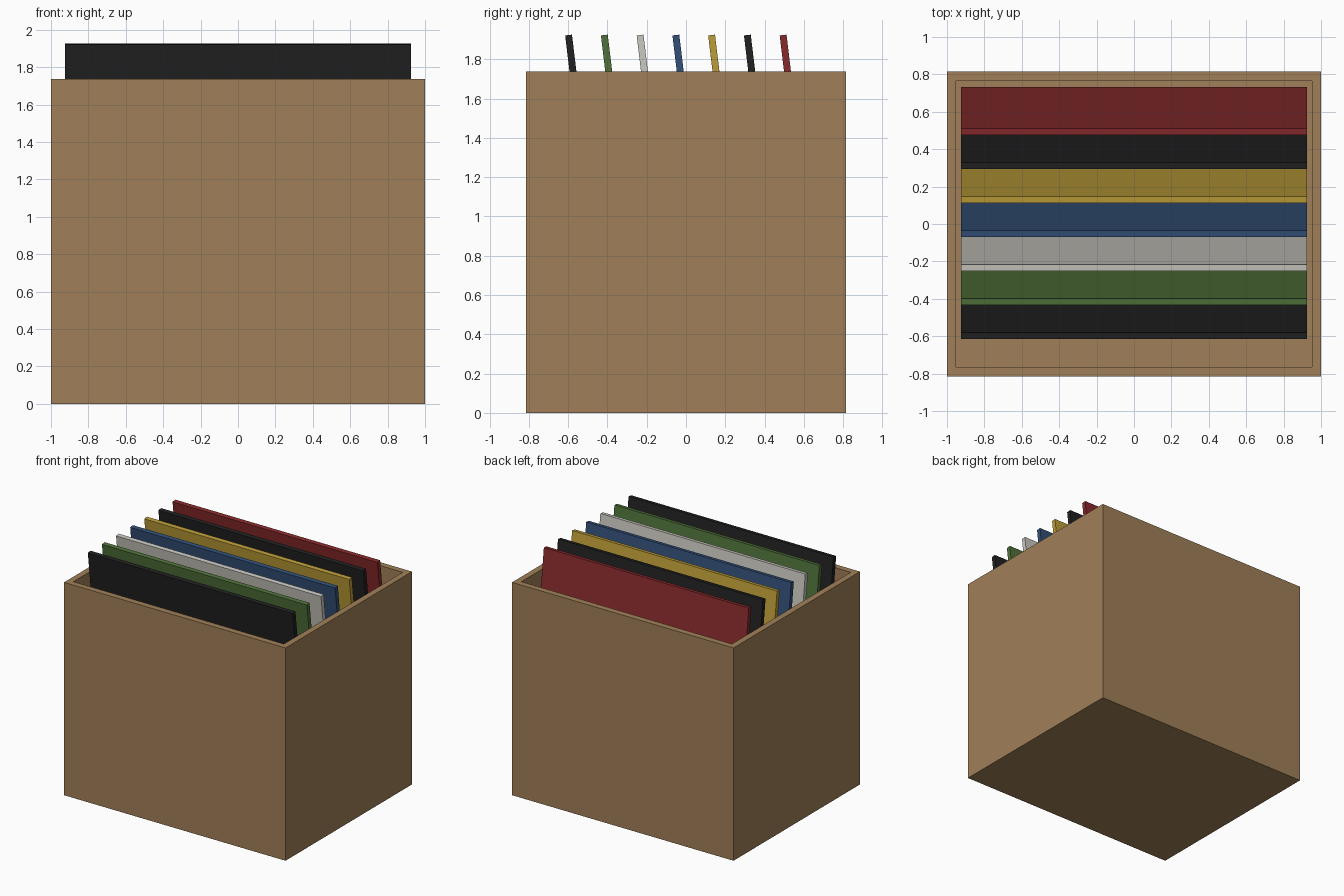
import bpy, bmesh, math
from mathutils import Matrix, Vector

if "Cube" in bpy.data.objects:
    bpy.data.objects.remove(bpy.data.objects["Cube"])


def material(name, rgb):
    m = bpy.data.materials.new(name)
    lin = [(c / 255 / 12.92) if c < 10 else ((c / 255 + 0.055) / 1.055) ** 2.4 for c in rgb]
    m.diffuse_color = (*lin, 1)
    m.use_nodes = True
    m.node_tree.nodes["Principled BSDF"].inputs["Base Color"].default_value = m.diffuse_color
    return m


def add_object(name, bm, mat):
    mesh = bpy.data.meshes.new(name)
    bm.to_mesh(mesh)
    bm.free()
    mesh.materials.append(mat)
    obj = bpy.data.objects.new(name, mesh)
    bpy.context.collection.objects.link(obj)
    return obj


def block(size, centre):
    bm = bmesh.new()
    bmesh.ops.create_cube(bm, size=1)
    bmesh.ops.scale(bm, vec=Vector(size), verts=bm.verts)
    bmesh.ops.translate(bm, vec=Vector(centre), verts=bm.verts)
    return bm


wood = material("wood brown", (160, 128, 88))
black = material("black", (33, 33, 33))
green = material("green", (80, 114, 58))
white = material("off white", (202, 200, 192))
blue = material("blue", (50, 80, 120))
yellow = material("mustard yellow", (190, 158, 56))
red = material("red", (136, 42, 44))

# open crate: inset the top face and push it down to the floor
HEIGHT, WALL = 1.737, 0.07
bm = block((2, 1.63, HEIGHT), (0, 0, HEIGHT / 2))
bm.normal_update()
top = max(bm.faces, key=lambda f: f.normal.z)
bmesh.ops.inset_region(bm, faces=[top], thickness=WALL)
inner = bmesh.ops.extrude_discrete_faces(bm, faces=[top])["faces"][0]
bmesh.ops.translate(bm, vec=Vector((0, 0, WALL - HEIGHT)), verts=inner.verts)
bmesh.ops.recalc_face_normals(bm, faces=bm.faces)
add_object("crate", bm, wood)

# row of square sleeves leaning towards the front
for i, mat in enumerate((black, green, white, blue, yellow, black, red)):
    bm = block((1.85, 0.035, 1.85), (0, 0, 0))
    sleeve = add_object(f"sleeve_{i + 1}", bm, mat)
    sleeve.matrix_world = (Matrix.Translation((0, -0.487 + 0.182 * i, 1.005))
                           @ Matrix.Rotation(0.12, 4, 'X'))
